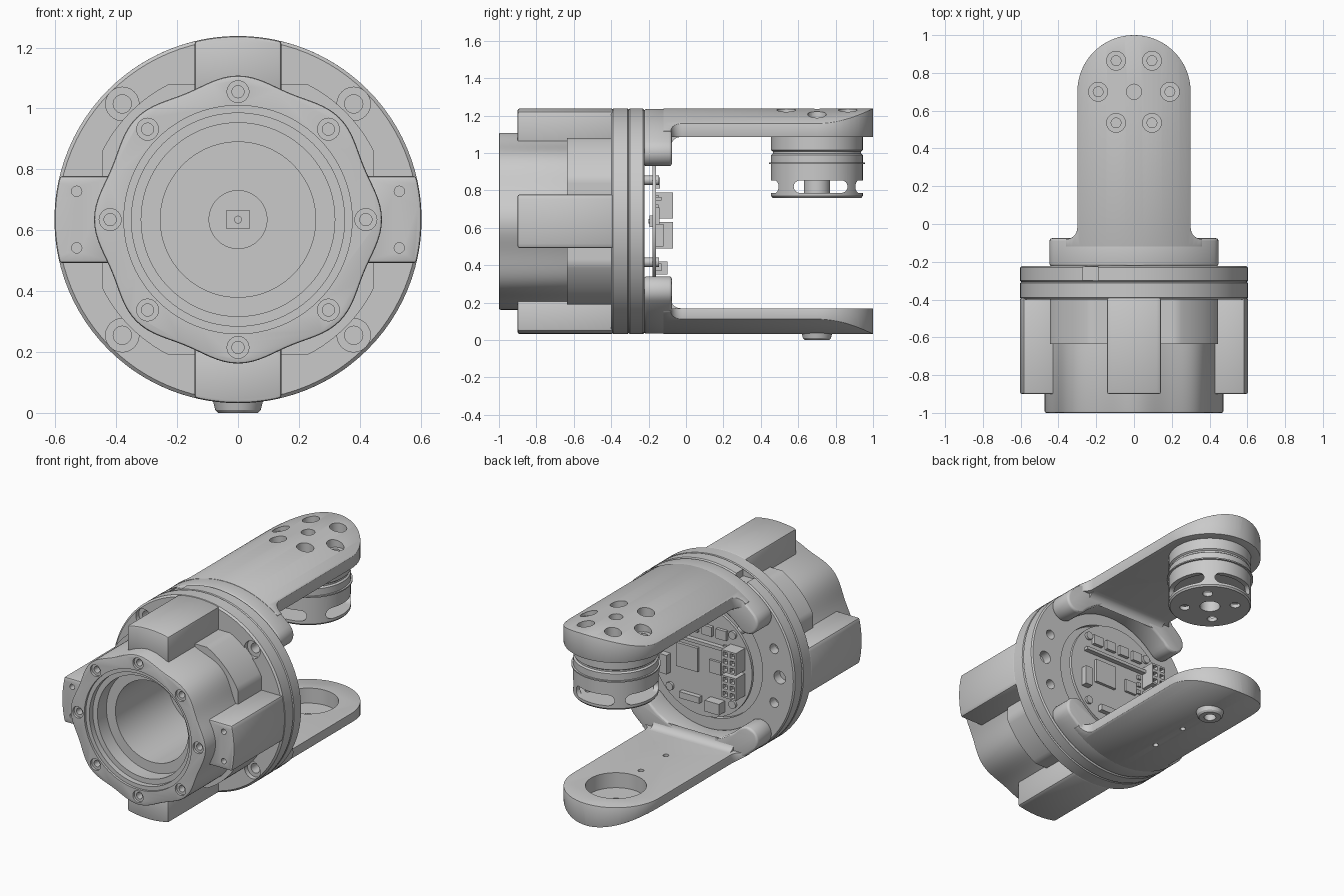
import bpy, bmesh, math
from math import sin, cos, pi, radians

if "Cube" in bpy.data.objects:
    bpy.data.objects.remove(bpy.data.objects["Cube"])

CZ, R = 0.635, 0.603          # main axis height and outer radius
TIP = 0.7                     # joint position along the arms

grey = bpy.data.materials.new("machined_grey")
grey.use_nodes = True
grey.diffuse_color = (0.59, 0.59, 0.59, 1)
grey.node_tree.nodes["Principled BSDF"].inputs["Base Color"].default_value = (0.59, 0.59, 0.59, 1)
parts = []


def finish(name, bm):
    bmesh.ops.remove_doubles(bm, verts=bm.verts, dist=1e-5)
    bmesh.ops.recalc_face_normals(bm, faces=bm.faces)
    me = bpy.data.meshes.new(name)
    bm.to_mesh(me)
    bm.free()
    me.materials.append(grey)
    ob = bpy.data.objects.new(name, me)
    bpy.context.collection.objects.link(ob)
    parts.append(ob)
    return ob


def place(axis, u, v, h):
    return {"X": (h, u, v), "Y": (u, h, v), "Z": (u, v, h)}[axis]


def lathe(name, prof, axis="Y", u=0, v=CZ, n=96):
    """Revolve a closed (radius, height) profile."""
    bm = bmesh.new()
    rings = [[bm.verts.new(place(axis, u + r * cos(2 * pi * i / n), v + r * sin(2 * pi * i / n), h))
              for i in range(n)] for r, h in prof]
    for k, ring in enumerate(rings):
        j = (k + 1) % len(rings)
        if prof[k][0] == 0 and prof[j][0] == 0:
            continue
        for i in range(n):
            m = (i + 1) % n
            bm.faces.new((ring[i], ring[m], rings[j][m], rings[j][i]))
    return finish(name, bm)


def prism(name, pts, a, b, axis="Y"):
    """Extrude an outline from a to b."""
    bm = bmesh.new()
    lo, hi = [[bm.verts.new(place(axis, p[0], p[1], h)) for p in pts] for h in (a, b)]
    bm.faces.new(lo)
    bm.faces.new(hi)
    for i in range(len(pts)):
        m = (i + 1) % len(pts)
        bm.faces.new((lo[i], lo[m], hi[m], hi[i]))
    return finish(name, bm)


def cyl(name, r, a, b, axis="Y", u=0, v=CZ, n=32):
    return lathe(name, [(0, a), (r, a), (r, b), (0, b)], axis, u, v, n)


def box(name, x, y, z):
    return prism(name, [(x[0], z[0]), (x[1], z[0]), (x[1], z[1]), (x[0], z[1])], y[0], y[1])


def arc(cx, cy, r, a, b, n=16):
    return [(cx + r * cos(radians(a + (b - a) * i / n)), cy + r * sin(radians(a + (b - a) * i / n)))
            for i in range(n + 1)]


def apply(ob, mod):
    bpy.context.view_layer.objects.active = ob
    bpy.ops.object.modifier_apply(modifier=mod.name)


def boolean(ob, cutter, op="DIFFERENCE", keep=False):
    mod = ob.modifiers.new("cut", "BOOLEAN")
    mod.operation, mod.object, mod.solver = op, cutter, "EXACT"
    apply(ob, mod)
    if not keep:
        parts.remove(cutter)
        bpy.data.objects.remove(cutter)


def bevel(ob, width, segments=2):
    mod = ob.modifiers.new("bevel", "BEVEL")
    mod.width, mod.segments, mod.limit_method = width, segments, "ANGLE"
    mod.angle_limit = radians(40)
    apply(ob, mod)


def counterbore(ob, r1, r2, a, mid, b, axis, u, v):
    boolean(ob, lathe("cutter", [(0, a), (r1, a), (r1, mid), (r2, mid), (r2, b), (0, b)], axis, u, v, 24))


# Gently scalloped front barrel and the squared shoulder behind it, sharing a stepped bore
lobes = [((0.461 + 0.012 * cos(8 * t)) * cos(t), CZ + (0.461 + 0.012 * cos(8 * t)) * sin(t))
         for t in [2 * pi * i / 128 for i in range(128)]]
barrel = prism("front_barrel", lobes, -1, -0.39)
bevel(barrel, 0.008)
lim = 0.445
shoulder = prism("barrel_shoulder", [(max(-lim, min(lim, x)), CZ + max(-lim, min(lim, y)))
                                     for x, y in arc(0, 0, 0.5, 0, 357, 119)], -0.635, -0.39)
bore = lathe("bore_cutter", [(0, -1.1), (0.375, -1.1), (0.375, -0.985), (0.35, -0.985), (0.35, -0.95),
                             (0.318, -0.95), (0.318, -0.86), (0.255, -0.86), (0.255, -0.2), (0, -0.2)])
boolean(barrel, bore, keep=True)
boolean(shoulder, bore)
for i in range(8):
    t = i * pi / 4
    u, v = 0.42 * cos(t), CZ + 0.42 * sin(t)
    counterbore(barrel, 0.036, 0.02, -1.02, -0.985, -0.9, "Y", u, v)

# Four outer pads
for k, name in enumerate(("left_pad", "top_pad", "right_pad", "bottom_pad")):
    half = math.degrees(math.asin(0.143 / R))
    outline = [(0.42, -0.143)] + arc(0, 0, R, -half, half, 12) + [(0.42, 0.143)]
    c, s = round(cos(k * pi / 2)), round(sin(k * pi / 2))
    pad = prism(name, [(x * c - y * s, CZ + x * s + y * c) for x, y in outline], -0.9, -0.39)
    bevel(pad, 0.01)
    if k % 2 == 0:
        for dz in (-0.093, 0.093):
            boolean(pad, cyl("cutter", 0.017, -0.95, -0.8, "Y", c * 0.53, CZ + dz, 16))

# Front flange and rear plate with a seam between them
flange = lathe("front_flange", [(0.095, -0.34), (0.255, -0.34), (0.255, -0.4), (0.592, -0.4), (R, -0.39),
                                (R, -0.312), (0.596, -0.306), (0.095, -0.306)])
plate = lathe("rear_plate", [(0.095, -0.307), (0.596, -0.307), (R, -0.3), (R, -0.23), (0.595, -0.222),
                             (0.38, -0.222), (0.38, -0.25), (0.095, -0.25)])
for sx in (-1, 1):
    for sz in (-1, 1):
        counterbore(flange, 0.055, 0.03, -0.45, -0.37, -0.25, "Y", sx * 0.38, CZ + sz * 0.38)
        boolean(plate, cyl("cutter", 0.03, -0.28, -0.2, "Y", sx * 0.46, CZ + sz * 0.17, 20))
    boolean(plate, cyl("cutter", 0.04, -0.28, -0.2, "Y", sx * 0.5, CZ, 20))
boolean(plate, box("cutter", (-0.27, -0.19), (-0.3, -0.2), (CZ + 0.53, 1.3)))

# Arms: curved outer skin, flat inner face, rounded tip, filleted crescent foot
outline = [(0.36, -0.12)] + arc(0.36, -0.02, 0.06, 270, 180, 8) + arc(0, TIP, 0.3, 0, 180, 40) \
    + arc(-0.36, -0.02, 0.06, 0, -90, 8) + [(-0.36, -0.12)]
side = math.degrees(math.acos(0.37 / R))
arms = {}
for s, name, inner in ((1, "upper", 0.45), (-1, "lower", 0.465)):
    section = [(x, CZ + s * y) for x, y in arc(0, 0, R, side, 180 - side, 32) + [(-0.37, inner), (0.37, inner)]]
    arm = prism(name + "_arm", section, -0.2, 1.1)
    boolean(arm, prism("cutter", outline, -0.5, 2, "Z"), "INTERSECT")
    bevel(arm, 0.01)
    arms[s] = arm
    mid, cap = 0.5245, 0.0765
    e = mid * sin(pi / 4)
    crescent = arc(0, 0, mid + cap, 45, 135, 32) + arc(-e, e, cap, 135, 315, 12)[1:] \
        + arc(0, 0, mid - cap, 135, 45, 32)[1:] + arc(e, e, cap, 225, 405, 12)[1:-1]
    foot = prism(name + "_foot", [(x, CZ + s * y) for x, y in crescent], -0.225, -0.075)
    bevel(foot, 0.015, 3)
    # Fillet where the arm's inner face meets the foot
    zi = CZ + s * inner
    prism(name + "_fillet", [(-0.08, zi + s * 0.01), (-0.08, zi - s * 0.05)]
          + [(y, zi - s * (0.05 - z)) for y, z in arc(-0.03, 0, 0.05, 180, 90, 8)] + [(-0.03, zi + s * 0.01)],
          -0.28, 0.28, "X")

# Bolt circle in the upper arm
for i in range(6):
    t = i * pi / 3
    counterbore(arms[1], 0.05, 0.026, 1.3, 1.17, 1.07, "Z", 0.19 * cos(t), TIP + 0.19 * sin(t))
boolean(arms[1], cyl("cutter", 0.04, 1.1, 1.3, "Z", 0, TIP))

# Lower arm bearing seat, boss and small holes
boolean(arms[-1], cyl("cutter", 0.175, 0.075, 0.3, "Z", 0, TIP, 64))
boolean(arms[-1], cyl("cutter", 0.035, -0.1, 0.3, "Z", 0, TIP))
for y in (0.2, 0.45):
    boolean(arms[-1], cyl("cutter", 0.017, -0.1, 0.3, "Z", 0, y, 16))
lathe("lower_boss", [(0.035, 0.0), (0.065, 0.0), (0.075, 0.01), (0.085, 0.05), (0.035, 0.05)], "Z", 0, TIP, 48)

# Joint hub below the upper arm: neck, thin washer, slotted cup
hub = lathe("joint_hub", [(0, 1.1), (0.245, 1.1), (0.245, 1.015), (0.235, 1.008), (0.235, 0.998), (0.245, 0.99),
                          (0.245, 0.77), (0.237, 0.76), (0, 0.76)], "Z", 0, TIP)
lathe("hub_washer", [(0.2, 0.948), (0.256, 0.948), (0.256, 0.94), (0.2, 0.94)], "Z", 0, TIP)
boolean(hub, lathe("cutter", [(0.07, 0.785), (0.215, 0.785), (0.215, 0.86), (0.07, 0.86)], "Z", 0, TIP))
slot = arc(TIP + 0.13, 0.82, 0.034, -90, 90, 8) + arc(TIP - 0.09, 0.82, 0.034, 90, 270, 8)
boolean(hub, prism("cutter", slot, 0.1, 0.4, "X"))
boolean(hub, prism("cutter", slot, -0.4, -0.1, "X"))
for s in (-1, 1):
    slot = arc(0.1, 0.82, 0.034, -90, 90, 8) + arc(-0.1, 0.82, 0.034, 90, 270, 8)
    boolean(hub, prism("cutter", slot, TIP + s * 0.12, TIP + s * 0.4))
boolean(hub, cyl("cutter", 0.06, 0.7, 0.83, "Z", 0, TIP))
for i in range(4):
    t = i * pi / 2 + pi / 4
    boolean(hub, cyl("cutter", 0.03, 0.7, 0.8, "Z", 0.15 * cos(t), TIP + 0.15 * sin(t), 20))

# Circuit board on posts with its components
cyl("circuit_board", 0.35, -0.178, -0.16, "Y", 0, CZ, 64)
for i in range(4):
    t = i * pi / 2 + pi / 4
    cyl("board_post", 0.025, -0.26, -0.145, "Y", 0.31 * cos(t), CZ + 0.31 * sin(t), 16)
box("sensor_chip", (-0.04, 0.04), (-0.195, -0.175), (CZ - 0.03, CZ + 0.03))
cyl("sensor_dot", 0.013, -0.2, -0.19, "Y", 0, CZ, 16)
box("main_chip", (0.02, 0.17), (-0.165, -0.142), (0.56, 0.71))
box("small_chip", (-0.14, -0.06), (-0.165, -0.145), (0.58, 0.66))
box("header_strip", (-0.24, 0.25), (-0.165, -0.13), (0.745, 0.765))
for i in range(4):
    x = -0.18 + i * 0.1
    box("power_chip", (x, x + 0.07), (-0.165, -0.14), (0.81, 0.87))
for z in (0.49, 0.65):
    conn = box("plug_socket", (-0.3, -0.2), (-0.165, -0.07), (z, z + 0.14))
    for i in range(3):
        for x in (-0.275, -0.225):
            zc = z + 0.025 + i * 0.045
            boolean(conn, box("cutter", (x - 0.015, x + 0.015), (-0.1, -0.05), (zc - 0.014, zc + 0.014)))
for i in range(6):
    z = 0.5 + i * 0.05
    box("board_resistor", (-0.18, -0.155), (-0.165, -0.148), (z, z + 0.025))
box("lower_socket", (-0.16, -0.06), (-0.165, -0.1), (0.35, 0.42))
box("lower_header", (0.0, 0.14), (-0.165, -0.13), (0.37, 0.41))
box("side_header", (0.22, 0.27), (-0.165, -0.12), (0.5, 0.62))

# Smooth round surfaces, sharp edges
bpy.ops.object.select_all(action="DESELECT")
for ob in parts:
    ob.select_set(True)
bpy.context.view_layer.objects.active = parts[0]
bpy.ops.object.shade_smooth_by_angle(angle=radians(30))
